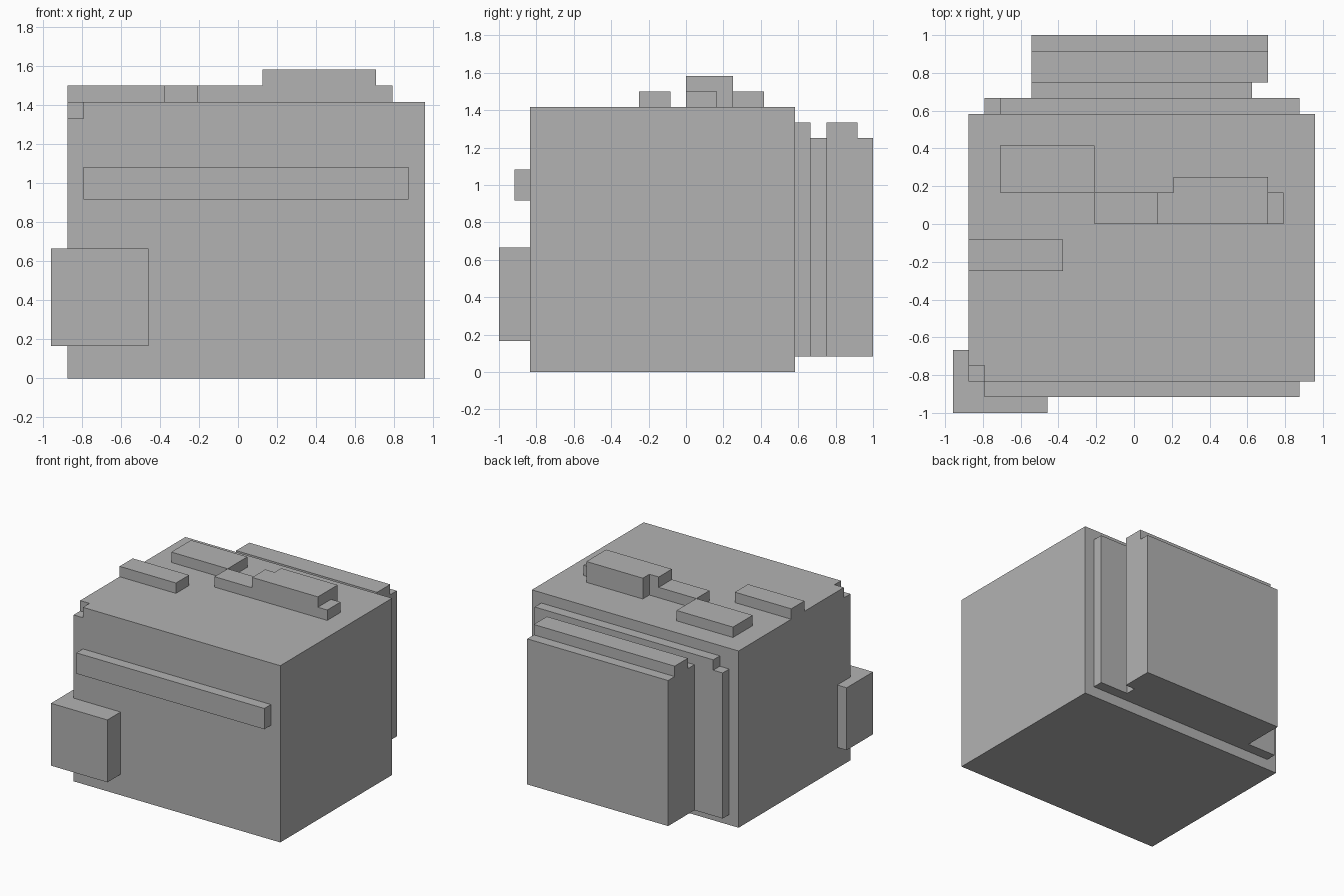
import bpy, bmesh
from mathutils import Vector

if "Cube" in bpy.data.objects:
    bpy.data.objects.remove(bpy.data.objects["Cube"])

U = 1 / 12  # one block of the modelling grid

grey = bpy.data.materials.new("grey")
grey.diffuse_color = (0.45, 0.45, 0.45, 1)
grey.use_nodes = True
grey.node_tree.nodes["Principled BSDF"].inputs["Base Color"].default_value = grey.diffuse_color


def prism(name, profile, axis, lo, hi):
    """Extrude a flat profile along an axis, in grid units.
    Profile coordinates: z -> (x, y), y -> (x, z), x -> (y, z)."""
    place = {"z": lambda a, b, c: (a, b, c),
             "y": lambda a, b, c: (a, c, b),
             "x": lambda a, b, c: (c, a, b)}[axis]
    bm = bmesh.new()
    base = bm.faces.new([bm.verts.new(Vector(place(a, b, lo)) * U) for a, b in profile])
    new = bmesh.ops.extrude_face_region(bm, geom=[base], use_keep_orig=True)["geom"]
    moved = [v for v in new if isinstance(v, bmesh.types.BMVert)]
    bmesh.ops.translate(bm, verts=moved, vec=Vector(place(0, 0, hi - lo)) * U)
    bmesh.ops.recalc_face_normals(bm, faces=bm.faces[:])
    mesh = bpy.data.meshes.new(name)
    bm.to_mesh(mesh)
    bm.free()
    mesh.materials.append(grey)
    obj = bpy.data.objects.new(name, mesh)
    bpy.context.collection.objects.link(obj)
    return obj


def box(name, x, y, z):
    return prism(name, [(x[0], y[0]), (x[1], y[0]), (x[1], y[1]), (x[0], y[1])], "z", *z)


# Main body with a small notch in its front left top corner
body = box("body", (-10.5, 11.5), (-10, 7), (0, 17))
notch = box("notch_cutter", (-12, -9.5), (-12, -9), (16, 18))
notch.hide_render = True
notch.hide_set(True)
cut = body.modifiers.new("notch", "BOOLEAN")
cut.operation = "DIFFERENCE"
cut.solver = "EXACT"
cut.object = notch

# Front rail and the block wrapped around the front left corner
box("front_rail", (-9.5, 10.5), (-11, -10), (11, 13))
prism("corner_block", [(-11.5, -12), (-5.5, -12), (-5.5, -10), (-10.5, -10),
                       (-10.5, -8), (-11.5, -8)], "z", 2, 8)

# Raised plates on the top
box("top_plate_front", (-10.5, -4.5), (-3, -1), (17, 18))
box("top_plate_back", (-8.5, -2.5), (2, 5), (17, 18))
prism("top_plate_long", [(-2.5, 0), (9.5, 0), (9.5, 2), (8.5, 2), (8.5, 3),
                         (2.5, 3), (2.5, 2), (-2.5, 2)], "z", 17, 18)
prism("top_plate_upper", [(1.5, 0), (8.5, 0), (8.5, 3), (2.5, 3),
                          (2.5, 2), (1.5, 2)], "z", 18, 19)

# Layered back: stepped slab, narrow neck, outer panel with a stepped top
prism("back_slab", [(-9.5, 1), (10.5, 1), (10.5, 16), (-8.5, 16),
                    (-8.5, 15), (-9.5, 15)], "y", 7, 8)
box("back_neck", (-6.5, 7.5), (8, 9), (1, 15))
prism("back_panel", [(9, 1), (12, 1), (12, 15), (11, 15), (11, 16), (9, 16)], "x", -6.5, 8.5)
